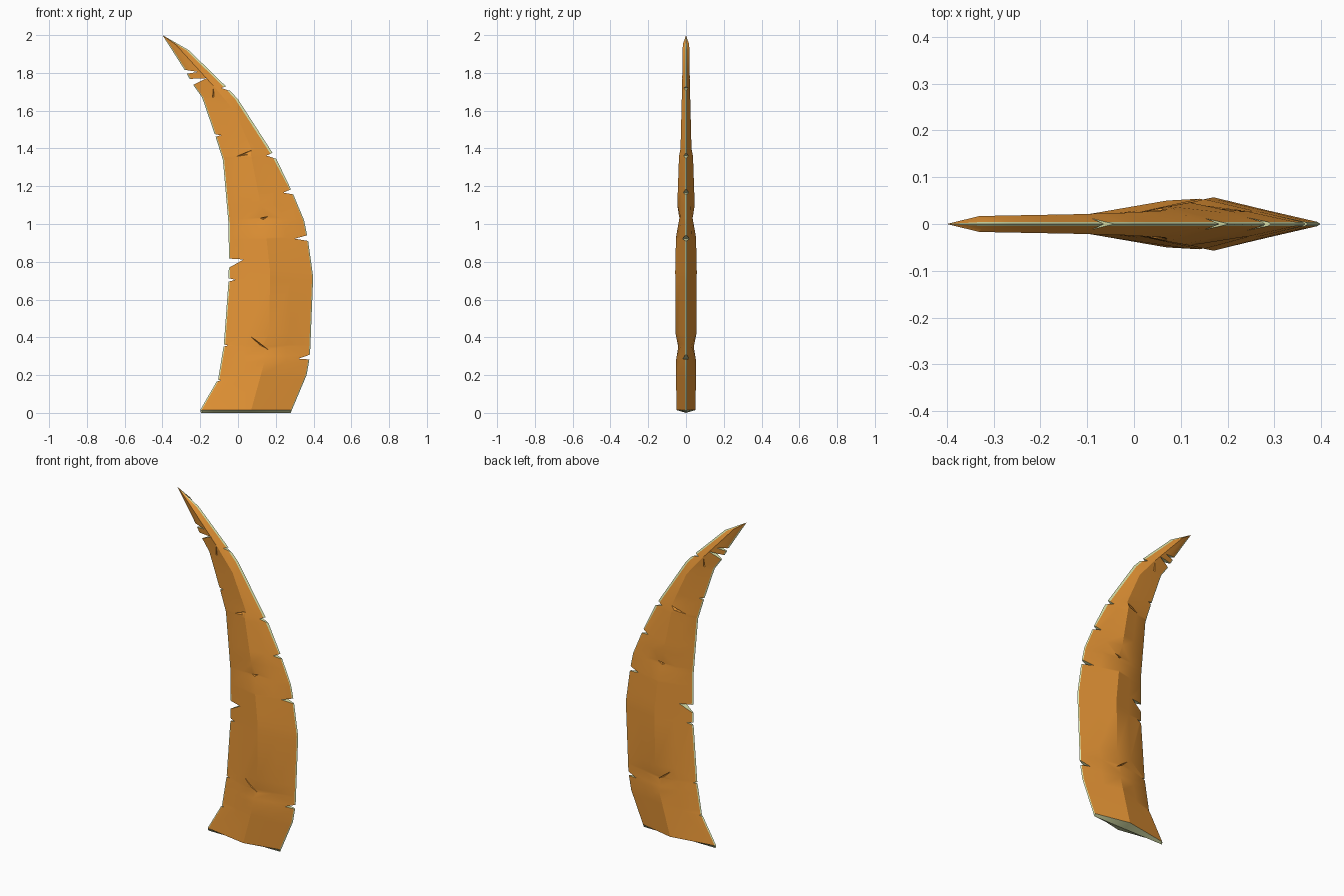
import bpy, bmesh, math

if "Cube" in bpy.data.objects:
    bpy.data.objects.remove(bpy.data.objects["Cube"])


def material(name, rgb):
    m = bpy.data.materials.new(name)
    m.diffuse_color = (*rgb, 1)
    m.use_nodes = True
    m.node_tree.nodes["Principled BSDF"].inputs["Base Color"].default_value = m.diffuse_color
    return m


MATS = [material("amber_blade", (0.80, 0.305, 0.037)),
        material("pale_edge", (0.80, 0.87, 0.46))]

# Outline polylines as (z, x), ridge as (z, x, half thickness), body as (z, undented thickness)
LEFT = [(0.015, -.2), (.18, -.105), (.36, -.075), (.7, -.05), (.81, -.048), (1.0, -.05),
        (1.34, -.08), (1.46, -.118), (1.67, -.19), (1.74, -.24), (1.82, -.285), (2, -.4)]
RIGHT = [(0.015, .285), (.2, .363), (.3, .381), (.72, .398), (.92, .37), (1.02, .35),
         (1.17, .287), (1.35, .2), (1.66, 0), (1.72, -.055), (1.92, -.26), (2, -.4)]
RIDGE = [(0.015, .07, .05), (.27, .14, .054), (.35, .13, .041), (.42, .165, .055),
         (.75, .17, .057), (.93, .15, .053), (1.03, .14, .035), (1.1, .12, .046),
         (1.36, .07, .037), (1.4, .07, .029), (1.6, -.02, .024), (1.72, -.12, .021),
         (1.95, -.33, .017), (2, -.4, 0)]
BODY = [(0.015, .05), (.3, .055), (.8, .056), (1.1, .047), (1.38, .034), (1.6, .025),
        (1.95, .017), (2, 0)]


def sample(poly, z, k=1):
    for a, b in zip(poly, poly[1:]):
        if z <= b[0] + 1e-6:
            t = (z - a[0]) / (b[0] - a[0])
            return a[k] + (b[k] - a[k]) * t
    return poly[-1][k]


def finish(bm, name):
    bmesh.ops.recalc_face_normals(bm, faces=bm.faces)
    me = bpy.data.meshes.new(name)
    bm.to_mesh(me)
    bm.free()
    for m in MATS:
        me.materials.append(m)
    ob = bpy.data.objects.new(name, me)
    bpy.context.collection.objects.link(ob)
    return ob


# Blade: twelve-sided rings lofted up the curve, thin pale strip at both edges
N = 12
EDGE = (0, 5, 6, 11)
bm = bmesh.new()
rings = []
zs = sorted({p[0] for poly in (LEFT, RIGHT, RIDGE) for p in poly})
for z in zs[:-1]:
    l, r = sample(LEFT, z), sample(RIGHT, z)
    c, h, b = sample(RIDGE, z), sample(RIDGE, z, 2), sample(BODY, z)
    c = min(max(c, l + (r - l) * .25), r - (r - l) * .25)
    el = min(.007, (r - l) * .12)
    er = min(.014 if z > 1.3 else .006, (r - l) * .18)
    y = min(.0045, h * .3)
    m = (b + y) / 2
    half = [(l + el, y), ((l + el + c) / 2, m), (c, h), ((r - er + c) / 2, m), (r - er, y)]
    pts = [(l, 0)] + [(px, -py) for px, py in half] + [(r, 0)] + half[::-1]
    rings.append([bm.verts.new((px, py, z)) for px, py in pts])
for a, b in zip(rings, rings[1:]):
    for i in range(N):
        j = (i + 1) % N
        f = bm.faces.new((a[i], a[j], b[j], b[i]))
        f.material_index = int(i in EDGE)
tip = bm.verts.new((-.4, 0, 2))
for i in range(N):
    f = bm.faces.new((rings[-1][i], rings[-1][(i + 1) % N], tip))
    f.material_index = int(i in EDGE)

# Pale foot, sloping from both sides to a centre line on the ground
base = rings[0]
keel = [bm.verts.new((base[i].co.x * .98, 0, 0)) for i in range(7)]
for i in range(6):
    for a, b in ((base[i], base[i + 1]), (base[(12 - i) % 12], base[11 - i])):
        bm.faces.new((a, b, keel[i + 1], keel[i])).material_index = 1
blade = finish(bm, "curved_blade")


def prism(bm, tri, y0, y1, shrink=1, mat=0):
    """Triangular cutter from y0 (scaled by shrink) to y1."""
    cx, cz = sum(p[0] for p in tri) / 3, sum(p[1] for p in tri) / 3
    a = [bm.verts.new((cx + (x - cx) * shrink, y0, cz + (z - cz) * shrink)) for x, z in tri]
    b = [bm.verts.new((x, y1, z)) for x, z in tri]
    faces = [bm.faces.new(a), bm.faces.new(b[::-1])]
    faces += [bm.faces.new((a[i], a[(i + 1) % 3], b[(i + 1) % 3], b[i])) for i in range(3)]
    for f in faces:
        f.material_index = mat


# Edge nicks: apex x, z, then outer mouth x, lower z, upper z
NICKS = [(.30, .922, .42, .902, .955), (.32, .287, .42, .28, .322), (.24, 1.166, .33, 1.15, 1.205),
         (.15, 1.362, .235, 1.335, 1.40), (-.09, 1.72, -.01, 1.695, 1.745),
         (.03, .812, -.09, .745, .82), (-.015, .705, -.09, .682, .722),
         (-.05, .357, -.12, .342, .372), (-.09, .172, -.15, .158, .188),
         (-.09, 1.47, -.16, 1.45, 1.482), (-.165, 1.772, -.31, 1.70, 1.766),
         (-.21, 1.805, -.34, 1.785, 1.825)]
bm = bmesh.new()
for ax, az, mx, lo, hi in NICKS:
    prism(bm, [(ax, az), (mx, lo), (mx, hi)], -.1, .1, 1, 1)
nicks = finish(bm, "nick_cutter")

# Gashes on both broad faces: triangle, floor depth and mouth depth
GASHES = [([(.0, .46), (.21, .30), (.12, .35)], .026, .046),
          ([(.08, 1.03), (.20, 1.055), (.13, 1.01)], .022, .05),
          ([(-.10, 1.33), (.11, 1.41), (.07, 1.365)], .012, .036),
          ([(-.13, 1.77), (-.146, 1.63), (-.116, 1.65)], .007, .026)]
bm = bmesh.new()
for tri, floor, mouth in GASHES:
    for s in (-1, 1):
        prism(bm, tri, s * floor, s * (mouth + .014), .12)
gashes = finish(bm, "gash_cutter")

# Carve the blade, then drop the cutters
for cutter in (nicks, gashes):
    mod = blade.modifiers.new(cutter.name, 'BOOLEAN')
    mod.operation, mod.solver, mod.object = 'DIFFERENCE', 'EXACT', cutter
    cutter.hide_render = True
bpy.context.view_layer.update()
blade.data = bpy.data.meshes.new_from_object(
    blade.evaluated_get(bpy.context.evaluated_depsgraph_get()))
blade.modifiers.clear()
for cutter in (nicks, gashes):
    bpy.data.objects.remove(cutter)

# Soft shading over the dents, crisp at edges and cuts
blade.data.shade_smooth()
blade.data.set_sharp_from_angle(angle=math.radians(22))
